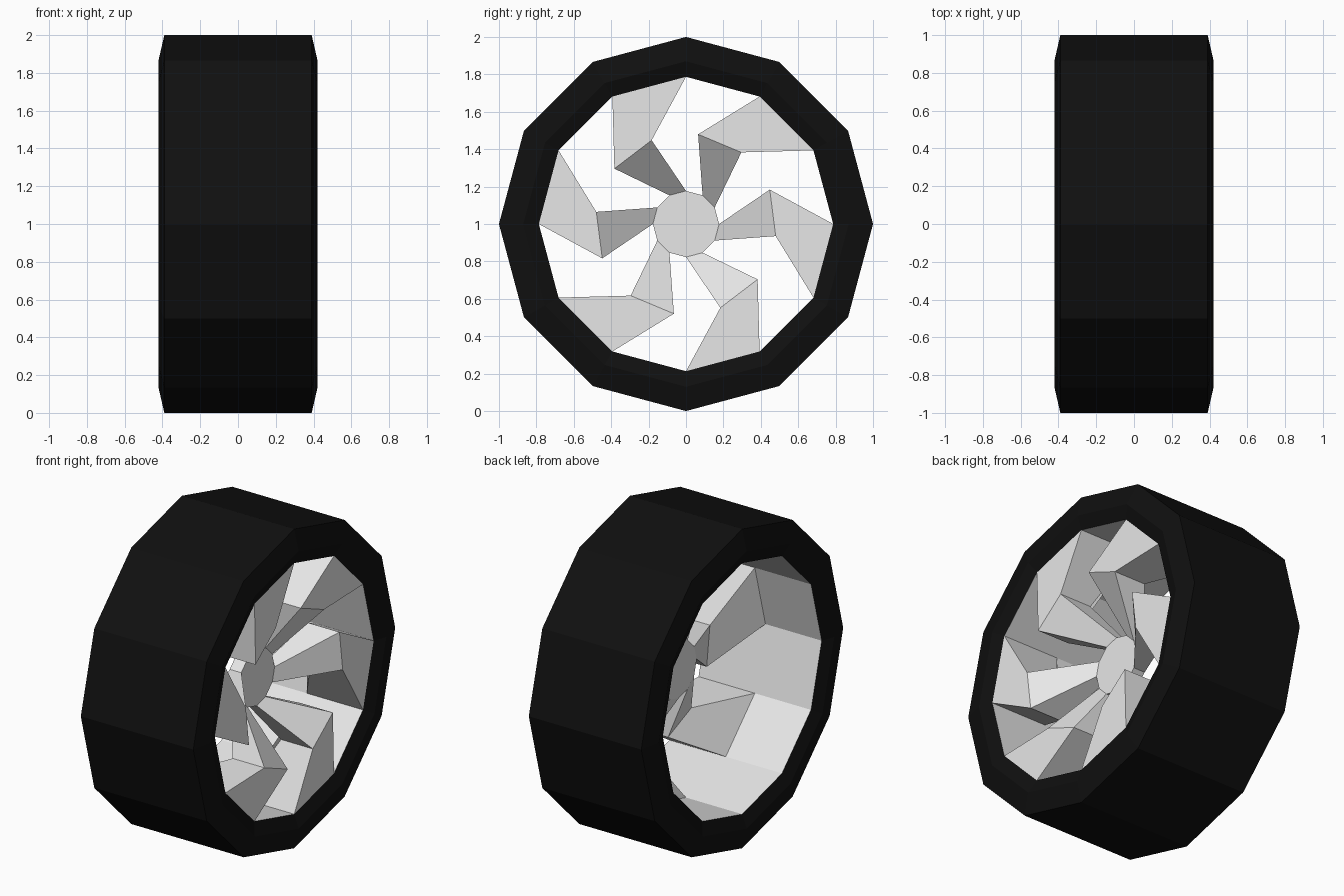
import bpy, bmesh
from math import cos, sin, radians

SIDES = 12
STEP = 360 / SIDES

old = bpy.data.objects.get("Cube")
if old:
    bpy.data.objects.remove(old, do_unlink=True)


def material(name, value):
    mat = bpy.data.materials.new(name)
    mat.use_nodes = True
    color = (value, value, value, 1)
    mat.diffuse_color = color
    mat.node_tree.nodes["Principled BSDF"].inputs["Base Color"].default_value = color
    return mat


def point(x, radius, angle):
    """Point on a circle around the wheel's axle."""
    a = radians(angle)
    return (x, radius * cos(a), 1 + radius * sin(a))


def ring(bm, x, radius, twist=0):
    return [bm.verts.new(point(x, radius, i * STEP + twist)) for i in range(SIDES)]


def finish(bm, name, mat, outward=None):
    bmesh.ops.delete(bm, geom=[v for v in bm.verts if not v.link_faces], context='VERTS')
    bmesh.ops.recalc_face_normals(bm, faces=bm.faces[:])
    # The chosen face must look along +x
    if outward is not None and outward.normal.x < 0:
        bmesh.ops.reverse_faces(bm, faces=bm.faces[:])
    mesh = bpy.data.meshes.new(name)
    bm.to_mesh(mesh)
    bm.free()
    mesh.materials.append(mat)
    obj = bpy.data.objects.new(name, mesh)
    bpy.context.collection.objects.link(obj)
    return obj


rubber = material("black_rubber", 0.005)
metal = material("light_grey_metal", 0.8)

# Tire: bevelled section swept around the axle, open where the rim sits
bm = bmesh.new()
half = [(0.39, 0.787), (0.42, 0.87), (0.39, 1.0)]
section = [(-x, r) for x, r in half] + half[::-1]
loops = [ring(bm, x, r) for x, r in section]
for a, b in zip(loops, loops[1:]):
    for i in range(SIDES):
        j = (i + 1) % SIDES
        bm.faces.new((a[i], a[j], b[j], b[i]))
finish(bm, "tire", rubber)

# Rim: barrel, six bent spokes and a sunken hub
bm = bmesh.new()
TWIST = 22.3
barrel_edge = ring(bm, -0.39, 0.787)
front = [ring(bm, 0.39, 0.787), ring(bm, 0.39, 0.484, TWIST), ring(bm, 0.13, 0.177)]
back = [ring(bm, 0.0, 0.787), ring(bm, 0.17, 0.484, TWIST), ring(bm, 0.05, 0.177)]
hub_cap = bm.faces.new(front[2])
bm.faces.new(back[2])

for hi in range(0, SIDES, 2):
    lo, nxt = (hi - 1) % SIDES, hi + 1
    # Barrel panel behind the spoke
    bm.faces.new((barrel_edge[lo], barrel_edge[hi], back[0][hi], back[0][lo]))
    # Full-width barrel panel between spokes
    bm.faces.new((barrel_edge[hi], back[0][hi], front[0][hi],
                  front[0][nxt], back[0][nxt], barrel_edge[nxt]))
    # Hub wall between spokes
    bm.faces.new((front[2][hi], front[2][nxt], back[2][nxt], back[2][hi]))
    # Outer and inner halves of the spoke
    for s in range(2):
        for side in (front, back):
            bm.faces.new((side[s][lo], side[s][hi], side[s + 1][hi], side[s + 1][lo]))
        for e in (lo, hi):
            bm.faces.new((front[s][e], front[s + 1][e], back[s + 1][e], back[s][e]))
bm.normal_update()
finish(bm, "spoked_rim", metal, hub_cap)
